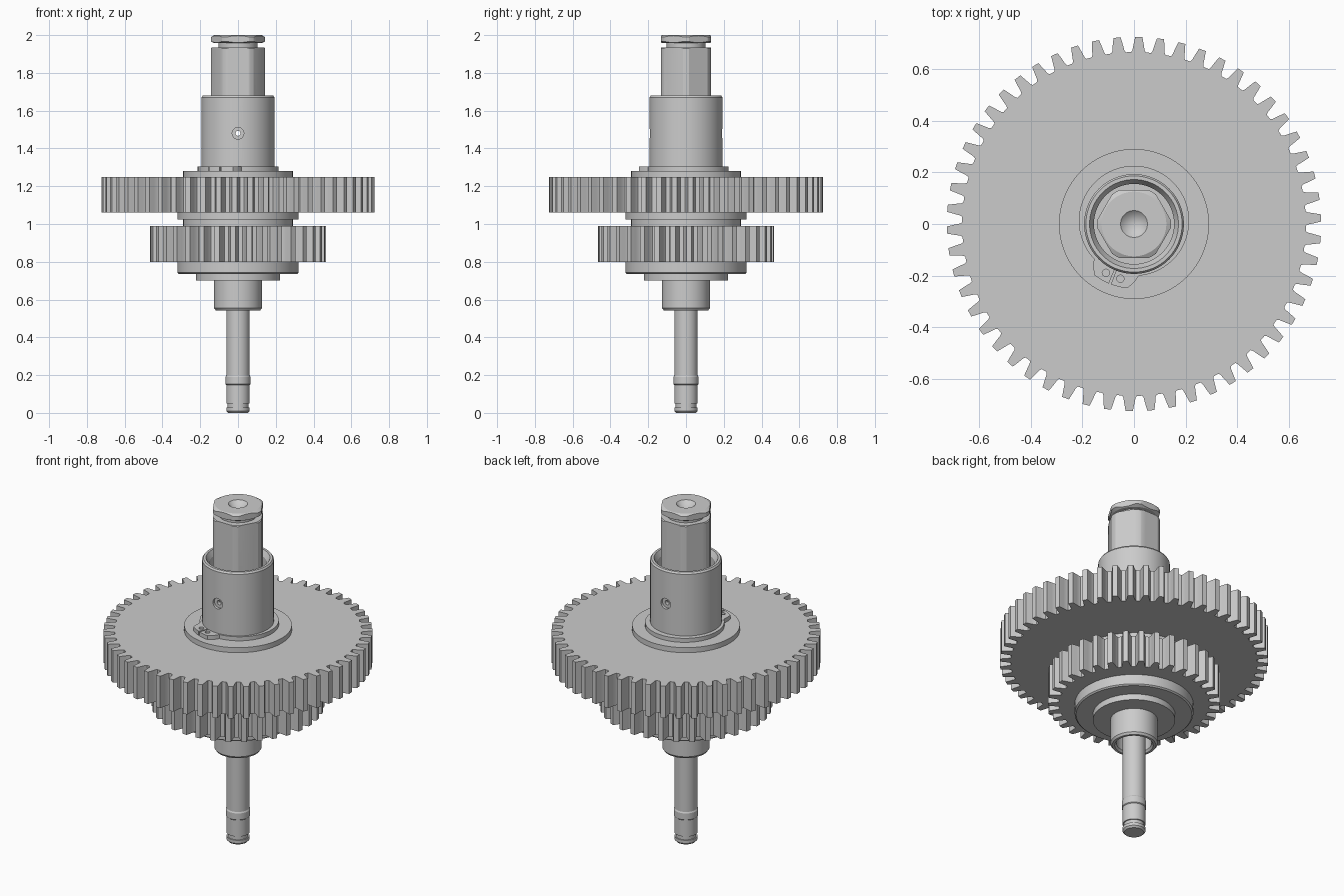
import bpy, bmesh
from math import sin, cos, pi, radians
from mathutils import Matrix

if "Cube" in bpy.data.objects:
    bpy.data.objects.remove(bpy.data.objects["Cube"])


def finish(bm, name, smooth=True):
    bmesh.ops.remove_doubles(bm, verts=bm.verts, dist=1e-5)
    bmesh.ops.recalc_face_normals(bm, faces=bm.faces)
    me = bpy.data.meshes.new(name)
    bm.to_mesh(me)
    bm.free()
    ob = bpy.data.objects.new(name, me)
    bpy.context.collection.objects.link(ob)
    if smooth:
        shade(ob)
    return ob


def select(ob):
    bpy.ops.object.select_all(action='DESELECT')
    ob.select_set(True)
    bpy.context.view_layer.objects.active = ob


def shade(ob):
    select(ob)
    bpy.ops.object.shade_smooth_by_angle(angle=radians(25))


def lathe(name, profile, closed=False, steps=96):
    """Revolve an (r, z) profile around the z axis."""
    bm = bmesh.new()
    vs = [bm.verts.new((r, 0, z)) for r, z in profile]
    pairs = list(zip(vs, vs[1:])) + ([(vs[-1], vs[0])] if closed else [])
    es = [bm.edges.new(p) for p in pairs]
    bmesh.ops.spin(bm, geom=vs + es, axis=(0, 0, 1), cent=(0, 0, 0),
                   angle=2 * pi, steps=steps)
    return finish(bm, name)


def prism(name, points, z0, z1):
    """Extrude a flat outline from z0 to z1."""
    bm = bmesh.new()
    f = bm.faces.new([bm.verts.new((x, y, z0)) for x, y in points])
    top = bmesh.ops.extrude_face_region(bm, geom=[f])['geom']
    bmesh.ops.translate(bm, vec=(0, 0, z1 - z0),
                        verts=[v for v in top if isinstance(v, bmesh.types.BMVert)])
    return finish(bm, name)


def polar(r, a):
    return (r * cos(a), r * sin(a))


def gear(name, teeth, root, tip, z0, z1, phase):
    pts = []
    pitch = 2 * pi / teeth
    mid = (root + tip) / 2
    shape = [(root, -.36), (root + .008, -.30), (mid, -.245), (tip, -.165),
             (tip, .165), (mid, .245), (root + .008, .30), (root, .36)]
    for i in range(teeth):
        pts += [polar(r, phase + (i + k) * pitch) for r, k in shape]
    return prism(name, pts, z0, z1)


def rod(r, depth, matrix):
    bm = bmesh.new()
    bmesh.ops.create_cone(bm, cap_ends=True, segments=24, radius1=r, radius2=r,
                          depth=depth, matrix=matrix)
    return finish(bm, 'cutter', False)


def boolean(ob, cutter, op='DIFFERENCE'):
    mod = ob.modifiers.new('cut', 'BOOLEAN')
    mod.operation, mod.object, mod.solver = op, cutter, 'EXACT'
    select(ob)
    bpy.ops.object.modifier_apply(modifier=mod.name)
    bpy.data.objects.remove(cutter)
    shade(ob)


# Thin lower shaft with end groove and collar
lathe('lower_shaft', [
    (0, 0), (.053, 0), (.062, .01), (.062, .028), (.055, .028), (.055, .05),
    (.062, .05), (.062, .148), (.066, .152), (.066, .19), (.062, .197),
    (.062, .75), (0, .75)])

# Lower sleeve with open end
lathe('lower_sleeve', [
    (.127, .76), (.127, .555), (.118, .543), (.104, .543), (.095, .555),
    (.095, .76)], closed=True)

# Stepped hub and spacer discs between the gears
lathe('lower_hub', [(0, .70), (.222, .70), (.222, .735), (.312, .735), (.32, .742),
                    (.32, .80), (0, .80)])
lathe('middle_spacer', [(0, .985), (.29, .985), (.29, 1.025), (.32, 1.025),
                        (.32, 1.065), (0, 1.065)])
lathe('top_washer', [(0, 1.245), (.29, 1.245), (.29, 1.28), (0, 1.28)])

# Gears
gear('small_gear', 34, .405, .465, .80, .99, radians(2))
gear('large_gear', 54, .665, .724, 1.06, 1.25, radians(1.85))

# Upper sleeve with bevelled mouth
sleeve = lathe('upper_sleeve', [
    (.193, 1.27), (.193, 1.67), (.186, 1.68), (.172, 1.68), (.155, 1.65),
    (.155, 1.27)], closed=True)

# Hexagonal upper shaft with neck groove, chamfered head and centre hole
upper = lathe('upper_shaft', [
    (0, 1.2), (.143, 1.2), (.143, 1.93), (.138, 1.935), (.103, 1.935), (.103, 1.957),
    (.125, 1.957), (.143, 1.967), (.143, 1.99), (.125, 2), (.052, 2), (0, 1.95)])
hexagon = prism('cutter', [polar(.1513, i * pi / 3) for i in range(6)], 1.1, 2.1)
boolean(upper, hexagon, 'INTERSECT')

# Cross hole through sleeve and shaft, counterbored at the front and back
turn = Matrix.Rotation(pi / 2, 4, 'X')
for part in (sleeve, upper):
    boolean(part, rod(.013, 1, Matrix.Translation((0, 0, 1.48)) @ turn))
for side in (-1, 1):
    boolean(sleeve, rod(.031, .04, Matrix.Translation((0, side * .197, 1.48)) @ turn))

# Snap ring with two drilled lugs
mid = radians(-112)
outline = []
n = 96
for i in range(n + 1):
    a = mid + radians(1) + (2 * pi - radians(2)) * i / n
    off = min(a - mid, mid + 2 * pi - a)
    r = .213 + .012 * sin(a)
    if off < radians(16):
        r = .25
    elif off < radians(27):
        r = .25 - (off - radians(16)) / radians(11) * .045
    outline.append(polar(r, a))
for i in range(n, -1, -1):
    outline.append(polar(.188, mid + radians(1) + (2 * pi - radians(2)) * i / n))
ring = prism('snap_ring', outline, 1.279, 1.304)
for side in (-1, 1):
    x, y = polar(.218, mid + side * radians(8))
    boolean(ring, rod(.014, .1, Matrix.Translation((x, y, 1.29))))
